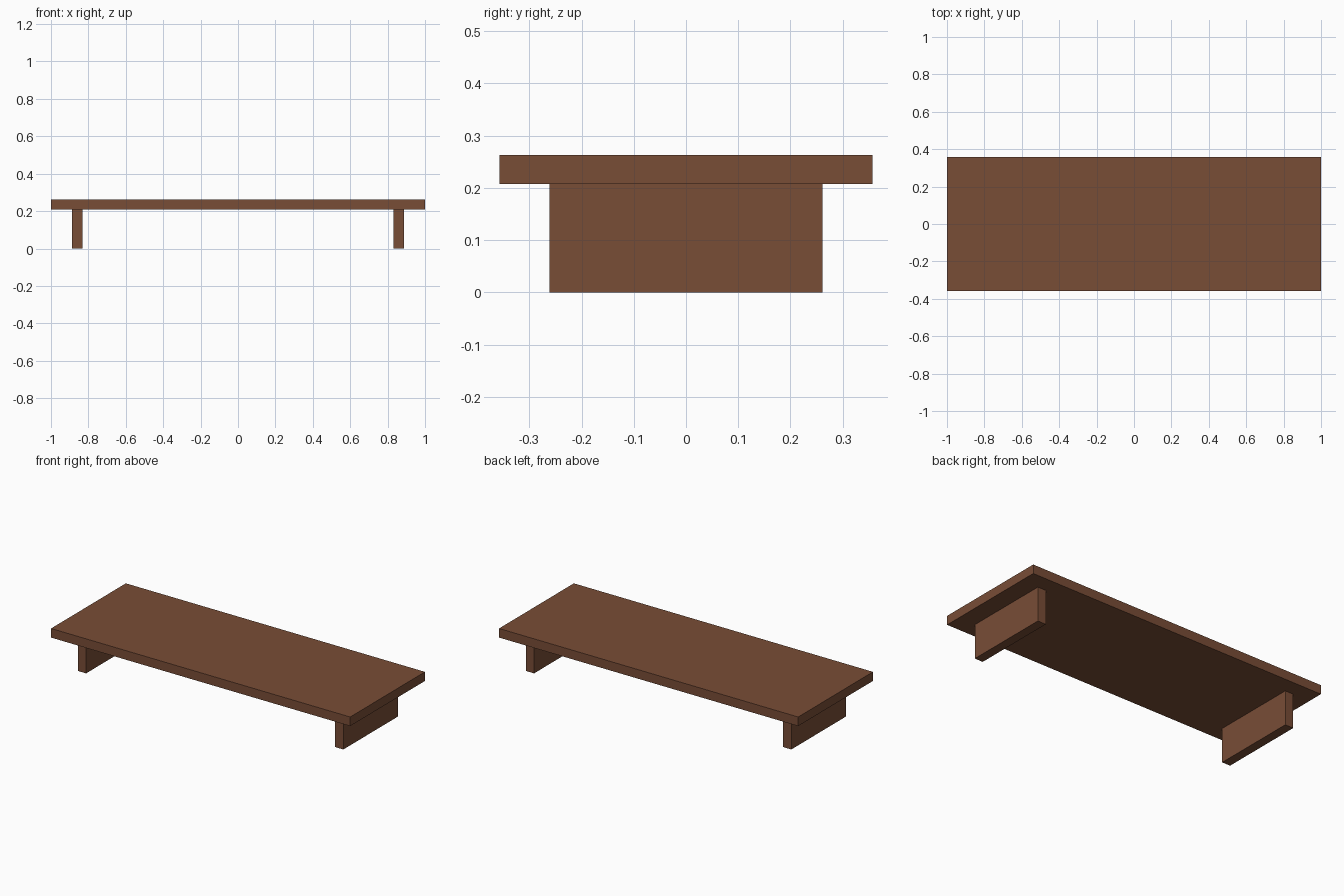
import bpy

if "Cube" in bpy.data.objects:
    bpy.data.objects.remove(bpy.data.objects["Cube"])

# Single brown wood colour
wood = bpy.data.materials.new("brown wood")
wood.diffuse_color = (0.19, 0.074, 0.037, 1.0)
wood.use_nodes = True
wood.node_tree.nodes["Principled BSDF"].inputs["Base Color"].default_value = wood.diffuse_color

WIDTH, DEPTH, HEIGHT = 2.0, 0.714, 0.263
THICK = 0.055           # board thickness
LEG_X, LEG_DEPTH = 0.86, 0.523
LEG_HEIGHT = HEIGHT - THICK


def board(name, size, centre):
    """Add a flat-sided box with its size applied to the mesh."""
    bpy.ops.mesh.primitive_cube_add(size=1, location=centre)
    obj = bpy.context.object
    obj.name = obj.data.name = name
    obj.scale = size
    bpy.ops.object.transform_apply(location=False, rotation=False, scale=True)
    obj.data.materials.append(wood)
    return obj


# Table top
board("table_top", (WIDTH, DEPTH, THICK), (0, 0, HEIGHT - THICK / 2))

# Slab legs at both ends
for side, sign in (("left", -1), ("right", 1)):
    board(f"{side}_leg", (THICK, LEG_DEPTH, LEG_HEIGHT),
          (sign * LEG_X, 0, LEG_HEIGHT / 2))
